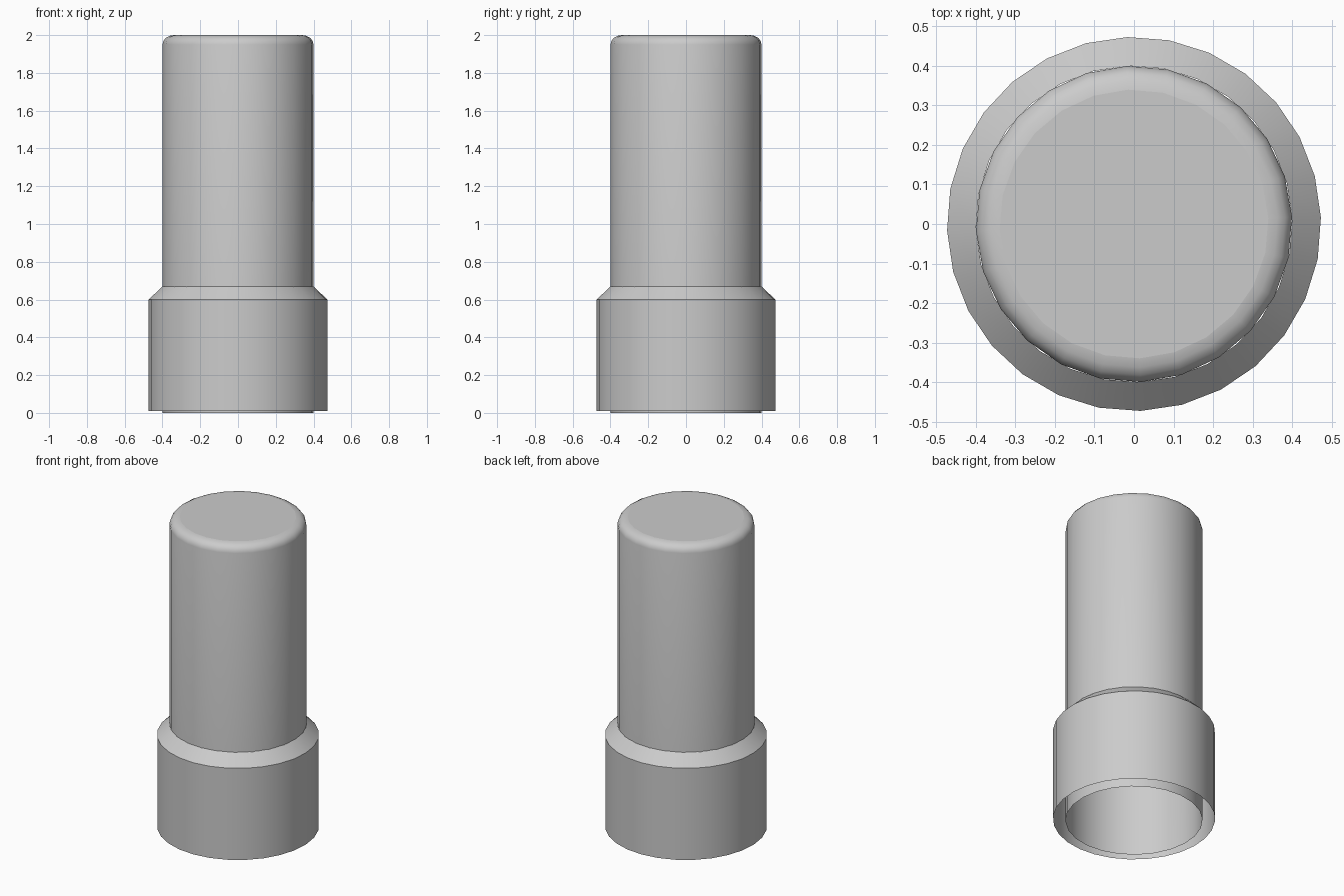
import bpy
import bmesh
from math import cos, sin, pi, radians

cube = bpy.data.objects.get("Cube")
if cube:
    bpy.data.objects.remove(cube, do_unlink=True)

grey = bpy.data.materials.new("light grey")
grey.use_nodes = True
colour = (0.6, 0.6, 0.6, 1)
grey.diffuse_color = colour
grey.node_tree.nodes["Principled BSDF"].inputs["Base Color"].default_value = colour


def turned_shell(name, profile, sides, phase, capped=False):
    """Spin a (radius, height) profile, listed bottom to top, into an open shell."""
    bm = bmesh.new()
    rings = []
    for r, z in profile:
        angles = [phase + 2 * pi * i / sides for i in range(sides)]
        rings.append([bm.verts.new((r * cos(a), r * sin(a), z)) for a in angles])
    for low, high in zip(rings, rings[1:]):
        for i in range(sides):
            j = (i + 1) % sides
            bm.faces.new((low[i], low[j], high[j], high[i])).smooth = True
    cap = bm.faces.new(rings[-1]) if capped else None
    bm.normal_update()
    # Keep the shoulder and the cap rim crisp
    for e in bm.edges:
        if len(e.link_faces) == 2:
            e.smooth = cap not in e.link_faces and e.calc_face_angle() < radians(40)
    mesh = bpy.data.meshes.new(name)
    bm.to_mesh(mesh)
    bm.free()
    mesh.materials.append(grey)
    obj = bpy.data.objects.new(name, mesh)
    bpy.context.collection.objects.link(obj)
    return obj


# Hollow tube, open below, with a rounded rim and flat closed top
rim = [(0.34 + 0.06 * cos(t), 1.95 + 0.05 * sin(t))
       for t in (i * pi / 8 for i in range(5))]
turned_shell("tube", [(0.4, 0)] + rim, 24, radians(2.5), capped=True)

# Wider sleeve around the foot, open below, with a sloped shoulder
turned_shell("collar", [(0.473, 0.01), (0.473, 0.6), (0.4, 0.67)], 28, radians(2))
